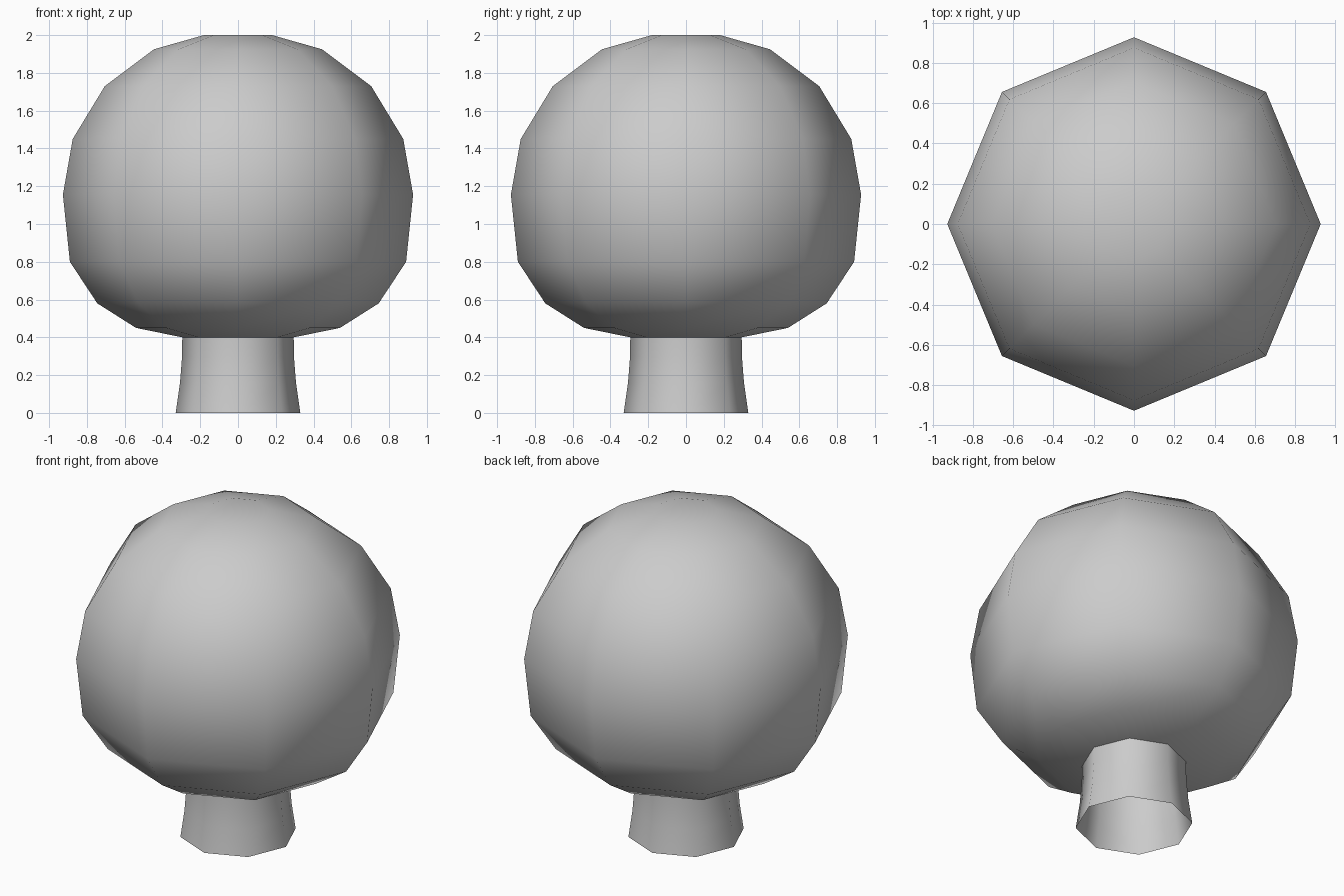
import bpy, bmesh, math

if "Cube" in bpy.data.objects:
    bpy.data.objects.remove(bpy.data.objects["Cube"])

SIDES = 8


def lathe(name, profile, cap_top=False):
    """Revolve (radius, z) points into an eight-sided smooth shell."""
    bm = bmesh.new()
    rings = []
    for r, z in profile:
        rings.append([bm.verts.new((r * math.cos(2 * math.pi * i / SIDES),
                                    r * math.sin(2 * math.pi * i / SIDES), z))
                      for i in range(SIDES)])
    for low, high in zip(rings, rings[1:]):
        for i in range(SIDES):
            j = (i + 1) % SIDES
            bm.faces.new((low[i], low[j], high[j], high[i]))
    if cap_top:
        bm.faces.new(rings[-1])
    for f in bm.faces:
        f.smooth = True
    mesh = bpy.data.meshes.new(name)
    bm.to_mesh(mesh)
    bm.free()
    obj = bpy.data.objects.new(name, mesh)
    bpy.context.collection.objects.link(obj)
    return obj


# Flared trunk, open at the base
lathe("trunk", [(0.33, 0.0), (0.307, 0.16), (0.296, 0.3), (0.295, 0.4)])

# Rounded crown with a small flat top
lathe("crown", [(0.295, 0.4), (0.54, 0.45), (0.745, 0.58), (0.89, 0.8),
                (0.927, 1.155), (0.875, 1.45), (0.705, 1.73),
                (0.445, 1.925), (0.18, 2.0)], cap_top=True)
